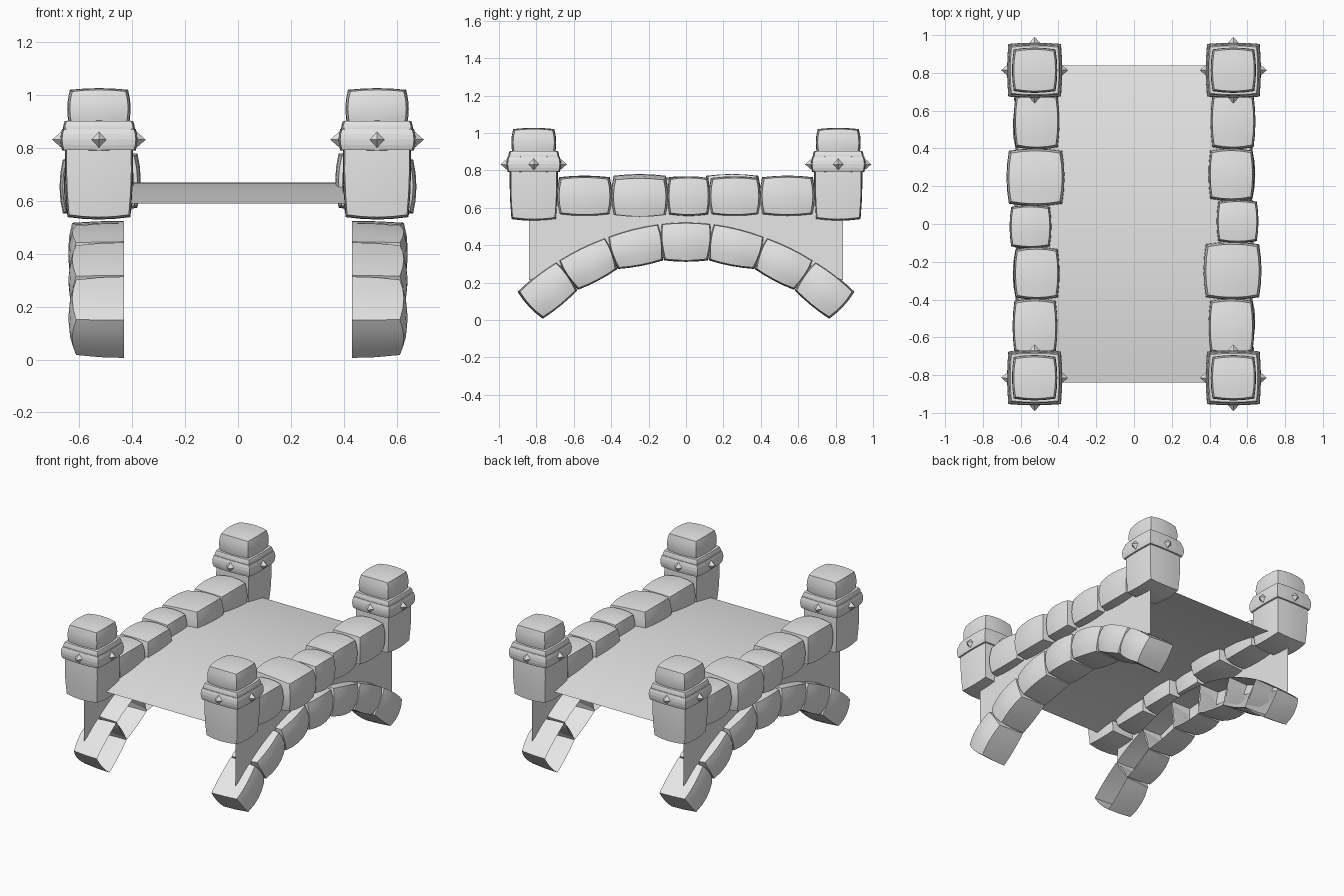
import bpy, bmesh, math
from mathutils import Matrix, Vector

cube = bpy.data.objects.get("Cube")
if cube:
    bpy.data.objects.remove(cube, do_unlink=True)

stone_grey = bpy.data.materials.new("stone_grey")
stone_grey.use_nodes = True
stone_grey.diffuse_color = (0.8, 0.8, 0.8, 1)
stone_grey.node_tree.nodes["Principled BSDF"].inputs["Base Color"].default_value = (0.8, 0.8, 0.8, 1)


def finish(name, bm, turn=0.0, smooth=True):
    """Turn a bmesh into a named object; turn spins it about the bridge centre."""
    mesh = bpy.data.meshes.new(name)
    bm.to_mesh(mesh)
    bm.free()
    mesh.materials.append(stone_grey)
    if smooth:
        mesh.shade_smooth()
        mesh.set_sharp_from_angle(angle=math.radians(35))
    obj = bpy.data.objects.new(name, mesh)
    obj.rotation_euler.z = turn
    bpy.context.collection.objects.link(obj)
    return obj


def stone(name, x0, x1, quad, turn, bulge=0.16, taper=1.0, grow=1.0, half=False, smooth=True, tilt=0.0):
    """Bulging block; quad holds (y, z) corners: low-y bottom, high-y bottom, high-y top, low-y top."""
    a, b, c, d = (Vector(p) for p in quad)
    mid = (a + b + c + d) / 4
    bm = bmesh.new()
    bmesh.ops.create_cube(bm, size=2)
    bmesh.ops.subdivide_edges(bm, edges=bm.edges[:], cuts=3, use_grid_fill=True)
    for v in bm.verts:
        u, s, t = v.co
        sq = [u * u, s * s, t * t]
        pinch = [1 - bulge * (sum(sq) - q) / 2 for q in sq]
        u, s, t = u * pinch[0], s * pinch[1], t * pinch[2]
        # narrow the foot when tapered
        scale = taper + (1 - taper) * (t + 1) / 2
        u, s = u * scale, s * scale
        low = a.lerp(b, (s + 1) / 2)
        high = d.lerp(c, (s + 1) / 2)
        p = mid + (low.lerp(high, (t + 1) / 2) - mid) * grow
        v.co = ((x0 + x1) / 2 + u * (x1 - x0) / 2, p.x, p.y + tilt * u)
    if half:
        # hollow side facing under the deck
        gone = [v for v in bm.verts if v.co.x < (x0 + x1) / 2 - 0.01]
        bmesh.ops.delete(bm, geom=gone, context="VERTS")
    return finish(name, bm, turn, smooth)


def box(y0, y1, z0, z1):
    return [(y0, z0), (y1, z0), (y1, z1), (y0, z1)]


def tower(prefix, x, y, turn):
    def block(part, r, z0, z1, **kw):
        stone(prefix + part, x - r, x + r, box(y - r, y + r, z0, z1), turn, **kw)

    block("post", 0.132, 0.53, 0.89, bulge=0.1, taper=0.95)
    block("collar", 0.146, 0.79, 0.875, bulge=0.09, smooth=False)
    block("lip", 0.136, 0.84, 0.905, bulge=0.1)
    block("cap", 0.12, 0.87, 1.027, bulge=0.16)
    # four pointed studs around the collar
    bm = bmesh.new()
    for i in range(4):
        place = (Matrix.Translation((x, y, 0.832)) @ Matrix.Rotation(i * math.pi / 2, 4, "Z")
                 @ Matrix.Translation((0.157, 0, 0)) @ Matrix.Rotation(math.pi / 2, 4, "Y"))
        bmesh.ops.create_cone(bm, cap_ends=True, segments=4, radius1=0.035, radius2=0,
                              depth=0.04, matrix=place)
    finish(prefix + "studs", bm, turn, smooth=False)


# rail stones: x0, x1, y0, y1, top, tilt
RAIL = [
    (0.394, 0.637, -0.69, -0.395, 0.77, 0.0),
    (0.368, 0.675, -0.40, -0.095, 0.777, -0.012),
    (0.437, 0.659, -0.10, 0.128, 0.768, 0.0),
    (0.394, 0.637, 0.122, 0.40, 0.768, 0.0),
    (0.405, 0.643, 0.395, 0.69, 0.772, 0.0),
]
# joints of the arch from crown to foot
INNER = [(0.12, 0.316), (0.366, 0.27), (0.578, 0.158), (0.767, 0.003)]
OUTER = [(0.14, 0.52), (0.426, 0.447), (0.69, 0.318), (0.905, 0.15)]


def flip(p):
    return (-p[0], p[1])


inner = [flip(p) for p in reversed(INNER)] + INNER
outer = [flip(p) for p in reversed(OUTER)] + OUTER

for side, turn in (("left_", 0.0), ("right_", math.pi)):
    for i, (x0, x1, y0, y1, top, tilt) in enumerate(RAIL):
        stone(f"{side}rail_stone_{i + 1}", x0, x1, box(y0, y1, 0.555, top), turn, tilt=tilt)
    for i in range(len(inner) - 1):
        quad = [inner[i], inner[i + 1], outer[i + 1], outer[i]]
        stone(f"{side}arch_stone_{i + 1}", 0.22, 0.642, quad, turn,
              bulge=0.14, grow=1.05, half=True)
    tower(side + "tower_a_", 0.526, -0.814, turn)
    tower(side + "tower_b_", 0.526, 0.814, turn)

# arched deck sheet and the two side walls hanging from it
N, HALF, WALL_X = 16, 0.84, 0.57
ts = [2 * i / N - 1 for i in range(N + 1)]
deck_z = [0.67 - 0.08 * t * t for t in ts]
wall_z = [0.43 - 0.22 * t * t for t in ts]


def strip(name, row_a, row_b):
    bm = bmesh.new()
    a = [bm.verts.new(p) for p in row_a]
    b = [bm.verts.new(p) for p in row_b]
    for i in range(N):
        bm.faces.new((a[i], b[i], b[i + 1], a[i + 1]))
    finish(name, bm)


def row(x, heights):
    return [(x, t * HALF, z) for t, z in zip(ts, heights)]


strip("deck", row(-WALL_X, deck_z), row(WALL_X, deck_z))
strip("left_wall", row(WALL_X, deck_z), row(WALL_X, wall_z))
strip("right_wall", row(-WALL_X, wall_z), row(-WALL_X, deck_z))
